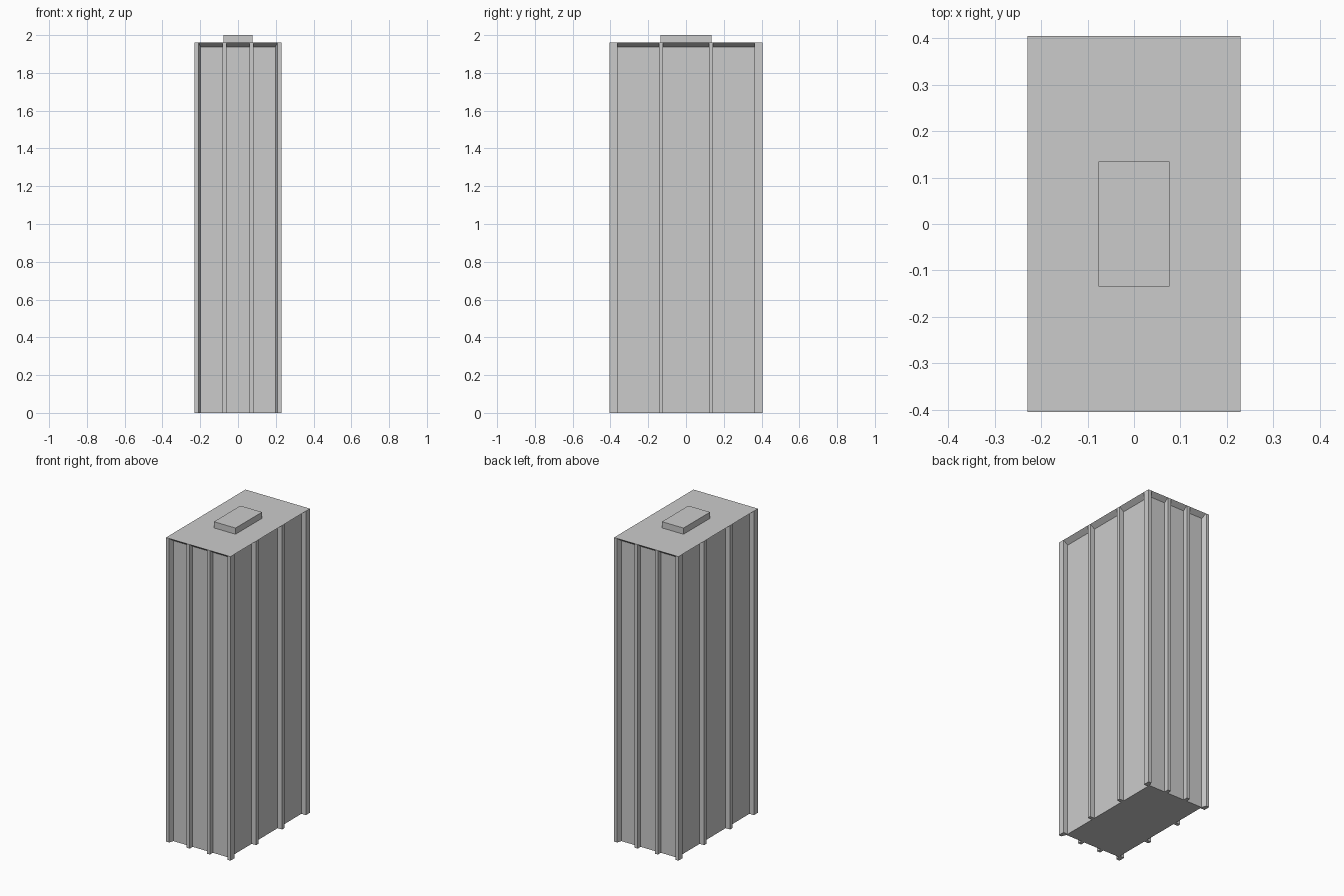
import bpy
import bmesh

if "Cube" in bpy.data.objects:
    bpy.data.objects.remove(bpy.data.objects["Cube"])

HX, HY = 0.23, 0.405      # outer half sizes
CX, CY = 0.198, 0.375     # recessed wall half sizes
SOFFIT, ROOF, TOP = 1.937, 1.96, 2.0

concrete = bpy.data.materials.new("concrete_grey")
concrete.diffuse_color = (0.6, 0.6, 0.6, 1)
concrete.use_nodes = True
concrete.node_tree.nodes["Principled BSDF"].inputs["Base Color"].default_value = concrete.diffuse_color


def loft(name, rings):
    """Closed solid through a stack of (outline, z) rings."""
    bm = bmesh.new()
    loops = [[bm.verts.new((x, y, z)) for x, y in pts] for pts, z in rings]
    n = len(loops[0])
    for a, b in zip(loops, loops[1:]):
        for i in range(n):
            j = (i + 1) % n
            bm.faces.new((a[i], a[j], b[j], b[i]))
    bm.faces.new(loops[0][::-1])
    bm.faces.new(loops[-1])
    bmesh.ops.recalc_face_normals(bm, faces=bm.faces)
    mesh = bpy.data.meshes.new(name)
    bm.to_mesh(mesh)
    bm.free()
    mesh.materials.append(concrete)
    obj = bpy.data.objects.new(name, mesh)
    bpy.context.collection.objects.link(obj)
    return obj


def rect(x0, x1, y0, y1):
    return [(x0, y0), (x1, y0), (x1, y1), (x0, y1)]


# Tower body: recessed walls flaring out to the roof edge
wall = rect(-CX, CX, -CY, CY)
loft("tower_body", [(wall, 0), (wall, SOFFIT), (rect(-HX, HX, -HY, HY), ROOF)])

# Rooftop plant room
box = rect(-0.077, 0.077, -0.135, 0.135)
loft("plant_room", [(box, ROOF), (box, TOP)])

# Corner posts with a slightly splayed inner side, and wall ribs
for sx in (-1, 1):
    for sy in (-1, 1):
        post = [(0.19, 0.363), (HX, 0.363), (HX, HY), (0.208, HY), (CX, CY), (0.19, CY)]
        post = [(x * sx, y * sy) for x, y in post]
        loft("corner_post", [(post, 0), (post, ROOF)])

        # rib on the front or back wall
        rx = 0.072 * sx
        rib = rect(rx - 0.011, rx + 0.011, *sorted((sy * (CY - 0.01), sy * HY)))
        loft("end_rib", [(rib, 0), (rib, ROOF)])

        # rib on the left or right wall
        ry = 0.132 * sy
        rib = rect(*sorted((sx * (CX - 0.01), sx * HX)), ry - 0.011, ry + 0.011)
        loft("side_rib", [(rib, 0), (rib, ROOF)])
